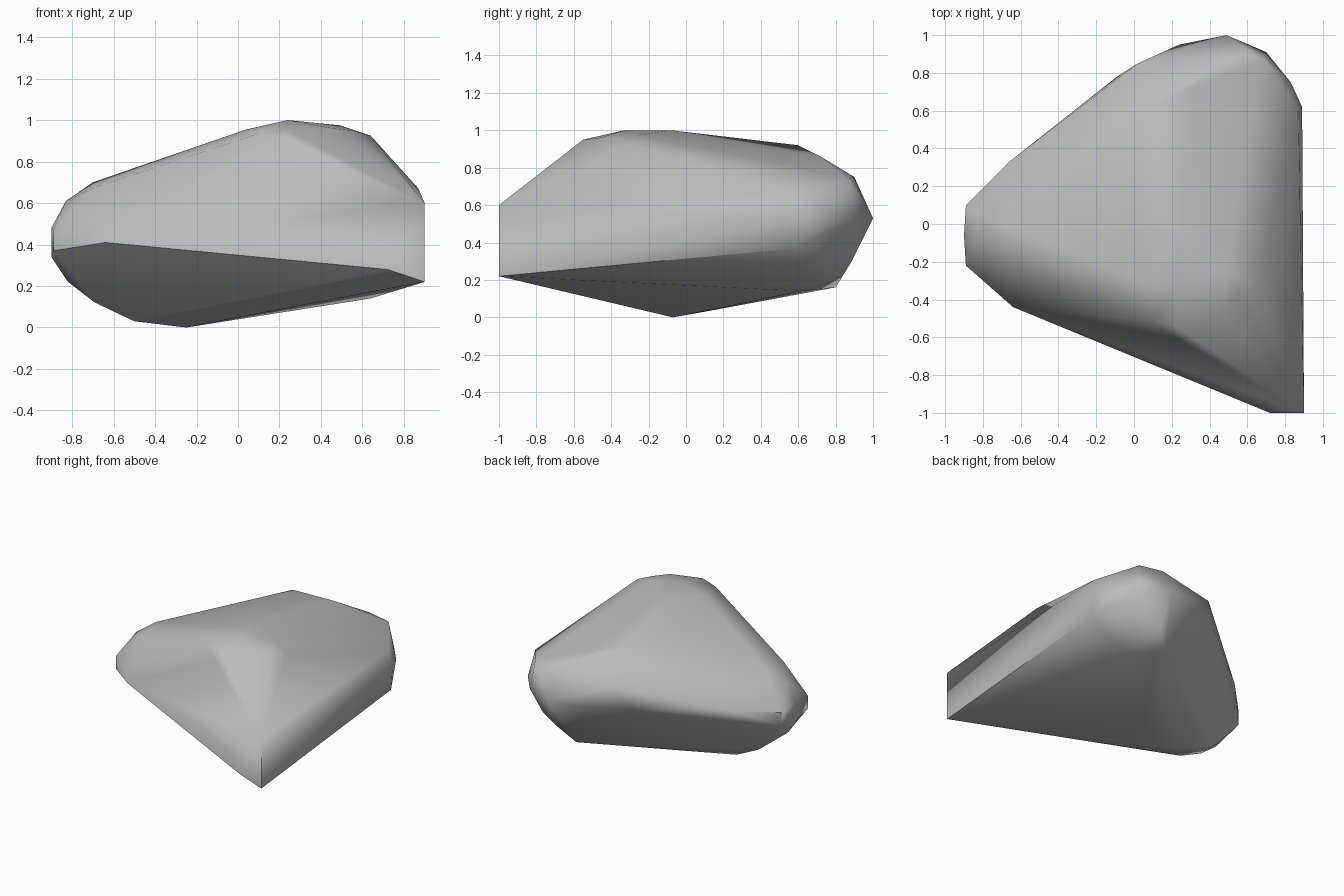
import bpy
import bmesh
import math
from mathutils import Vector

# Remove the default object
default_object = bpy.data.objects.get("Cube")
if default_object:
    bpy.data.objects.remove(default_object, do_unlink=True)


def make_material(name, colour):
    """Create one flat colour for the viewport and for renders."""
    material = bpy.data.materials.new(name)
    material.use_nodes = True
    material.diffuse_color = colour
    shader = next(node for node in material.node_tree.nodes
                  if node.type == 'BSDF_PRINCIPLED')
    shader.inputs["Base Color"].default_value = colour
    shader.inputs["Roughness"].default_value = 1
    return material


# Chiselled corners of the boulder, grouped by region
front_corner = [
    (.9, -1, .22), (.9, -1, .6), (.72, -1, .28), (.24, -.62, .89),
]
narrow_tip = [
    (-.89, -.22, .37), (-.89, -.22, .47), (-.89, .1, .46), (-.89, .1, .35),
    (-.9, -.06, .48), (-.9, -.06, .34), (-.83, -.06, .61), (-.7, 0, .7),
    (-.68, -.22, .68), (-.64, -.44, .41), (-.66, .33, .5),
]
crown = [
    (.1, -.51, .935), (.24, -.55, .95), (.04, -.3, .955), (.24, -.33, 1),
    (.24, -.08, 1), (.49, -.25, .975), (.46, -.46, .96), (.55, -.38, .95),
    (.64, -.32, .925), (.05, .6, .92), (.3, .72, .86),
]
back_end = [
    (.49, 1, .53), (.49, .9, .75), (.68, .87, .74), (.7, .91, .53),
    (.83, .75, .53), (.87, .6, .67), (.89, .62, .53), (.89, .6, .37),
    (.24, .95, .53), (.02, .85, .7), (-.09, .78, .53), (.5, .88, .29),
    (.64, .84, .34),
]
underside = [
    (-.25, -.07, 0), (-.5, .1, .03), (-.5, -.08, .03), (-.69, .1, .12),
    (-.69, -.08, .12), (-.82, -.07, .22), (.64, .62, .14), (.38, .8, .16),
]


def build_hull(name, groups, material):
    """Wrap the corner points in a closed convex surface."""
    bm = bmesh.new()
    for group in groups:
        for point in group:
            bm.verts.new(Vector(point))
    bmesh.ops.convex_hull(bm, input=bm.verts[:])
    loose = [vert for vert in bm.verts if not vert.link_faces]
    bmesh.ops.delete(bm, geom=loose, context='VERTS')

    # Turn every facet outward
    bm.normal_update()
    centre = sum((vert.co for vert in bm.verts), Vector()) / len(bm.verts)
    for face in bm.faces:
        if face.normal.dot(face.calc_center_median() - centre) < 0:
            face.normal_flip()

    mesh = bpy.data.meshes.new(name)
    bm.to_mesh(mesh)
    bm.free()
    mesh.materials.append(material)
    boulder = bpy.data.objects.new(name, mesh)
    bpy.context.collection.objects.link(boulder)
    return boulder


# Stone body
stone_grey = make_material("stone grey", (.5, .5, .5, 1))
regions = [front_corner, narrow_tip, crown, back_end, underside]
boulder = build_hull("boulder", regions, stone_grey)

# Soft facets with crisp main edges; broad faces stay flat
bpy.ops.object.select_all(action='DESELECT')
boulder.select_set(True)
bpy.context.view_layer.objects.active = boulder
bpy.ops.object.shade_smooth_by_angle(angle=math.radians(40))
flat_faces = boulder.modifiers.new("flat broad faces", 'WEIGHTED_NORMAL')
flat_faces.keep_sharp = True
